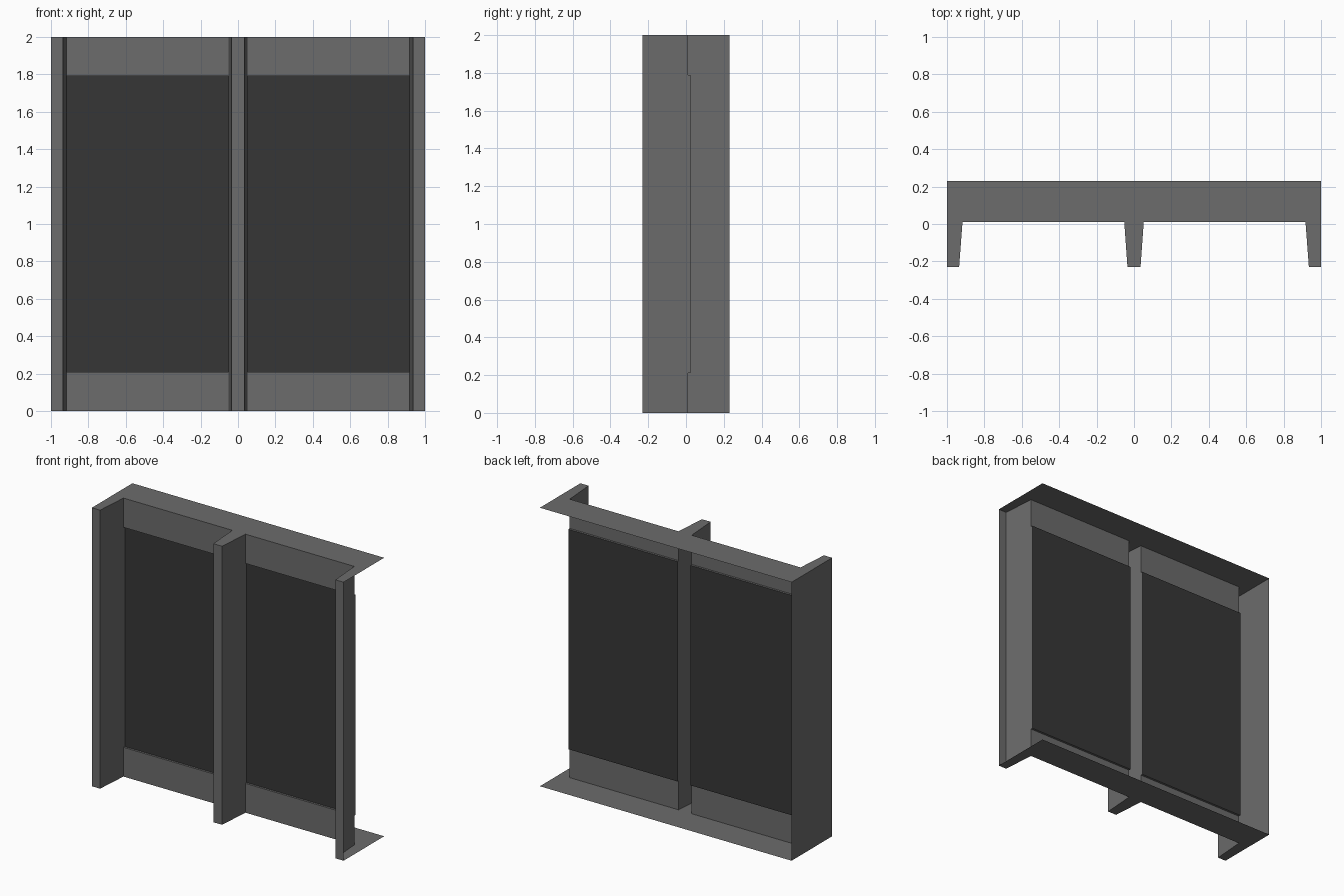
import bpy

if "Cube" in bpy.data.objects:
    bpy.data.objects.remove(bpy.data.objects["Cube"])

H, D = 2.0, 0.23            # wall height, half depth
FACE, BACK = 0.01, 0.025    # bay surface, recessed panel surface
Z0, Z1 = 0.21, 1.79         # recessed panel bottom and top


def grey(name, v):
    mat = bpy.data.materials.new(name)
    mat.diffuse_color = (v, v, v, 1)
    mat.use_nodes = True
    mat.node_tree.nodes["Principled BSDF"].inputs["Base Color"].default_value = mat.diffuse_color
    return mat


frame_mat = grey("frame_grey", 0.15)
panel_mat = grey("panel_dark", 0.0375)


def add_mesh(name, faces, mat=frame_mat):
    """Make an object from faces given as lists of points."""
    verts, polys = [], []
    for f in faces:
        polys.append(list(range(len(verts), len(verts) + len(f))))
        verts += f
    me = bpy.data.meshes.new(name)
    me.from_pydata(verts, [], polys)
    me.materials.append(mat)
    ob = bpy.data.objects.new(name, me)
    bpy.context.collection.objects.link(ob)


def upright(name, pts):
    """Vertical sheet following a plan polyline."""
    add_mesh(name, [[(*a, 0), (*b, 0), (*b, H), (*a, H)]
                    for a, b in zip(pts, pts[1:])])


# Plan outlines of the three uprights (open at the back and right end)
left = [(-1, D), (-1, -D), (-0.935, -D), (-0.917, FACE)]
middle = [(-0.052, FACE), (-0.035, -D), (0.035, -D), (0.052, FACE)]
right = [(0.917, FACE), (0.935, -D), (1, -D)]
upright("left_post", left)
upright("middle_post", middle)
upright("right_post", right)

# Top and bottom caps share the whole plan outline
plan = left + middle + right + [(1, D)]
add_mesh("top_cap", [[(x, y, H) for x, y in plan]])
add_mesh("bottom_cap", [[(x, y, 0) for x, y in reversed(plan)]])

# Two bays: flat bands above and below a shallow recessed dark panel
for side, xa, xb in (("left", -0.917, -0.052), ("right", 0.052, 0.917)):
    def strip(ya, za, yb, zb):
        return [(xa, ya, za), (xb, ya, za), (xb, yb, zb), (xa, yb, zb)]

    def cheek(x):
        return [(x, FACE, Z0), (x, BACK, Z0), (x, BACK, Z1), (x, FACE, Z1)]

    add_mesh(side + "_bands", [strip(FACE, 0, FACE, Z0),
                               strip(FACE, Z1, FACE, H)])
    add_mesh(side + "_recess_rim", [strip(FACE, Z0, BACK, Z0),
                                    strip(BACK, Z1, FACE, Z1),
                                    cheek(xa)[::-1], cheek(xb)])
    add_mesh(side + "_dark_panel", [strip(BACK, Z0, BACK, Z1)], panel_mat)
